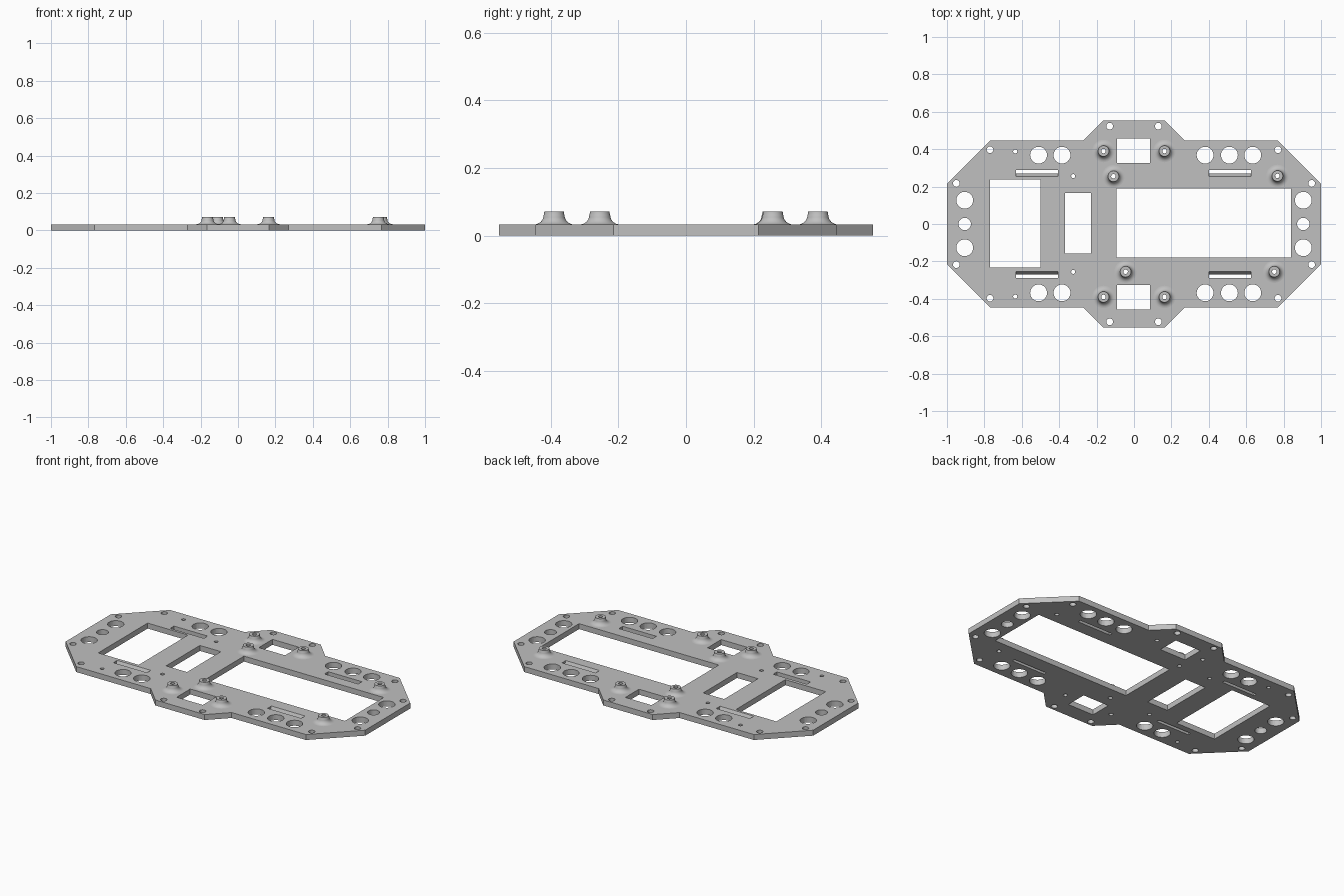
import bpy, bmesh, math

if "Cube" in bpy.data.objects:
    bpy.data.objects.remove(bpy.data.objects["Cube"], do_unlink=True)

T = 0.033      # plate thickness
TOP = 0.071    # standoff top
BORE = 0.012   # standoff screw hole radius

grey = bpy.data.materials.new("plain grey")
grey.use_nodes = True
grey.diffuse_color = (0.53, 0.53, 0.53, 1)
grey.node_tree.nodes["Principled BSDF"].inputs["Base Color"].default_value = grey.diffuse_color


def add_mesh(name, mesh):
    obj = bpy.data.objects.new(name, mesh)
    bpy.context.collection.objects.link(obj)
    mesh.materials.clear()
    mesh.materials.append(grey)
    return obj


def rect(x0, x1, y0, y1):
    return [(x0, y0), (x1, y0), (x1, y1), (x0, y1)]


def circle(x, y, r, n=32):
    return [(x + r * math.cos(2 * math.pi * i / n), y + r * math.sin(2 * math.pi * i / n)) for i in range(n)]


def flip(loop):
    return [(x, -y) for x, y in loop]


# Outline: one quarter mirrored around both axes
quarter = [(1, 0.215), (0.767, 0.447), (0.27, 0.447), (0.165, 0.553)]
half = quarter + [(-x, y) for x, y in reversed(quarter)]
outline = half + [(x, -y) for x, y in reversed(half)]

# Standoff positions
standoffs = [(sx * 0.163, sy * 0.39) for sx in (-1, 1) for sy in (-1, 1)]
standoffs += [(-0.11, 0.255), (0.767, 0.257), (-0.045, -0.255), (0.75, -0.255)]

# Large windows
holes = [rect(-0.77, -0.50, -0.233, 0.238),
         rect(-0.37, -0.23, -0.158, 0.165),
         rect(-0.093, 0.84, -0.18, 0.19)]

# Holes repeated on both long sides
slots = [(-0.63, -0.405), (0.40, 0.625)]
paired = [rect(-0.09, 0.085, 0.327, 0.457)]
paired += [rect(a, b, 0.253, 0.289) for a, b in slots]
paired += [circle(x, 0.368, 0.045) for x in (-0.51, -0.385, 0.38, 0.51, 0.635)]
for s in (-1, 1):
    paired += [circle(s * x, y, 0.018, 24) for x, y in ((0.13, 0.523), (0.77, 0.397), (0.95, 0.217))]
    paired.append(circle(s * 0.905, 0.127, 0.045))
    holes.append(circle(s * 0.905, 0, 0.033))
paired += [circle(x, y, 0.011, 20) for x, y in ((-0.635, 0.388), (-0.325, 0.256))]
holes += paired + [flip(p) for p in paired]
holes += [circle(x, y, BORE, 24) for x, y in standoffs]

# Plate: filled flat curve with holes, extruded
curve = bpy.data.curves.new("plate_profile", 'CURVE')
curve.dimensions = '2D'
curve.fill_mode = 'BOTH'
curve.extrude = T / 2
for loop in [outline] + holes:
    spline = curve.splines.new('POLY')
    spline.points.add(len(loop) - 1)
    for point, (x, y) in zip(spline.points, loop):
        point.co = (x, y, 0, 1)
    spline.use_cyclic_u = True
source = bpy.data.objects.new("plate_profile", curve)
bpy.context.collection.objects.link(source)
bpy.context.view_layer.update()
mesh = bpy.data.meshes.new_from_object(source.evaluated_get(bpy.context.evaluated_depsgraph_get()))
bpy.data.objects.remove(source, do_unlink=True)
bm = bmesh.new()
bm.from_mesh(mesh)
bmesh.ops.translate(bm, vec=(0, 0, T / 2), verts=bm.verts)
bmesh.ops.remove_doubles(bm, verts=bm.verts, dist=1e-5)
bmesh.ops.recalc_face_normals(bm, faces=bm.faces)
bm.to_mesh(mesh)
bm.free()
mesh.shade_flat()
add_mesh("base_plate", mesh)

# Sloped inner wall of each strap slot
for a, b in slots:
    for side in (-1, 1):
        bm = bmesh.new()
        section = [(0.253, 0), (0.270, 0), (0.253, T)]
        ends = [[bm.verts.new((x, side * y, z)) for y, z in section] for x in (a, b)]
        bm.faces.new(ends[0])
        bm.faces.new(ends[1])
        for i in range(3):
            j = (i + 1) % 3
            bm.faces.new((ends[0][i], ends[0][j], ends[1][j], ends[1][i]))
        bmesh.ops.recalc_face_normals(bm, faces=bm.faces)
        wedge = bpy.data.meshes.new("slot_ramp")
        bm.to_mesh(wedge)
        bm.free()
        add_mesh("slot_ramp", wedge)

# Standoffs: flared base, straight neck, open bore
profile = [(BORE, T), (BORE, TOP), (0.029, TOP), (0.030, 0.062)]
for i in range(9):
    t = math.pi / 2 * i / 8
    profile.append((0.060 - 0.029 * math.cos(t), 0.060 - (0.060 - T) * math.sin(t)))
bm = bmesh.new()
verts = [bm.verts.new((r, 0, z)) for r, z in profile]
edges = [bm.edges.new(pair) for pair in zip(verts, verts[1:])]
bmesh.ops.spin(bm, geom=verts + edges, cent=(0, 0, 0), axis=(0, 0, 1), angle=2 * math.pi, steps=32)
bmesh.ops.remove_doubles(bm, verts=bm.verts, dist=1e-5)
bmesh.ops.recalc_face_normals(bm, faces=bm.faces)
# The bore wall must face its axis; flip everything if it does not
if any(f.normal.z < -0.5 for f in bm.faces):
    bmesh.ops.reverse_faces(bm, faces=bm.faces)
boss = bpy.data.meshes.new("standoff")
bm.to_mesh(boss)
bm.free()
for x, y in standoffs:
    obj = add_mesh("standoff", boss)
    obj.location = (x, y, 0)
    bpy.ops.object.select_all(action='DESELECT')
    obj.select_set(True)
    bpy.context.view_layer.objects.active = obj
    bpy.ops.object.shade_smooth_by_angle(angle=math.radians(35))
